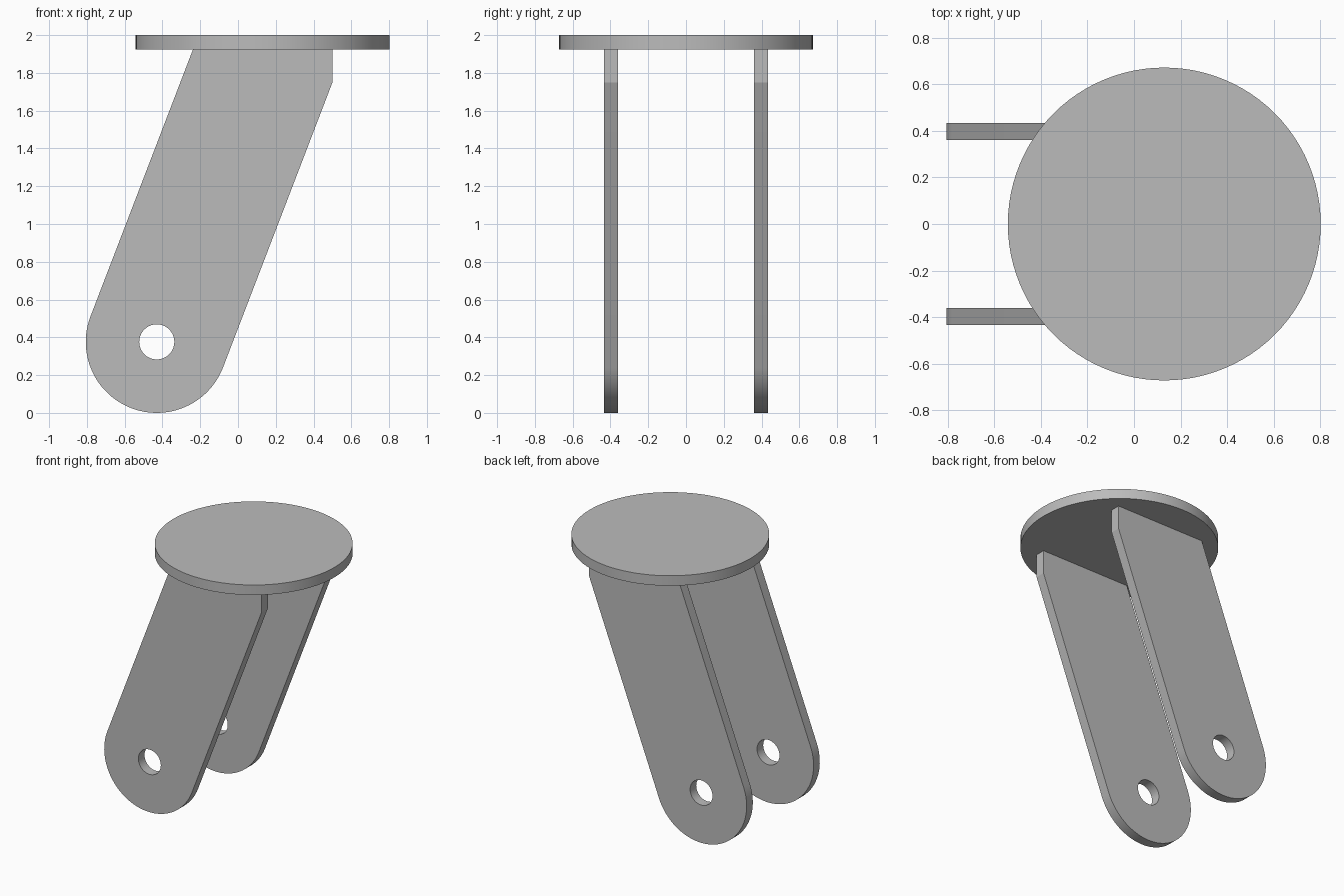
import bpy, bmesh
from math import sin, cos, pi, radians

cube = bpy.data.objects.get("Cube")
if cube:
    bpy.data.objects.remove(cube, do_unlink=True)

# Single plain grey
GREY = (0.5, 0.5, 0.5, 1)
grey = bpy.data.materials.new("plain grey")
grey.use_nodes = True
grey.diffuse_color = GREY
grey.node_tree.nodes["Principled BSDF"].inputs["Base Color"].default_value = GREY

TOP, DISC_BASE = 2.0, 1.925
AXLE_X, AXLE_Z, ROUND_R, HOLE_R = -0.43, 0.376, 0.376, 0.093
LEAN = radians(21)
FRONT_EDGE = 0.5
PLATE_Y, PLATE_T = 0.36, 0.073


def finish(obj):
    obj.data.materials.append(grey)
    bpy.ops.object.select_all(action='DESELECT')
    obj.select_set(True)
    bpy.context.view_layer.objects.active = obj
    bpy.ops.object.shade_smooth_by_angle(angle=radians(15))


def arc(radius, start, end, steps):
    return [(AXLE_X + radius * cos(start + (end - start) * i / steps),
             AXLE_Z + radius * sin(start + (end - start) * i / steps))
            for i in range(steps + 1)]


def fork_plate(name, y):
    # Rounded lower end, leaning sides and a clipped upper corner
    outline = arc(ROUND_R, pi - LEAN, 2 * pi - LEAN, 48)
    lx, lz = outline[0]
    rx, rz = outline[-1]
    slope = sin(LEAN) / cos(LEAN)
    outline += [(FRONT_EDGE, rz + (FRONT_EDGE - rx) / slope),
                (FRONT_EDGE, DISC_BASE),
                (lx + (DISC_BASE - lz) * slope, DISC_BASE)]
    hole = arc(HOLE_R, 0, 2 * pi, 40)[:-1]

    bm = bmesh.new()
    edges = []
    for loop in (outline, hole):
        verts = [bm.verts.new((x, y, z)) for x, z in loop]
        edges += [bm.edges.new((a, b)) for a, b in zip(verts, verts[1:] + verts[:1])]
    bmesh.ops.triangle_fill(bm, edges=edges, use_beauty=True, normal=(0, -1, 0))
    solid = bmesh.ops.extrude_face_region(bm, geom=bm.faces[:])
    moved = [v for v in solid["geom"] if isinstance(v, bmesh.types.BMVert)]
    bmesh.ops.translate(bm, verts=moved, vec=(0, PLATE_T, 0))
    bmesh.ops.recalc_face_normals(bm, faces=bm.faces[:])
    mesh = bpy.data.meshes.new(name)
    bm.to_mesh(mesh)
    bm.free()
    obj = bpy.data.objects.new(name, mesh)
    bpy.context.collection.objects.link(obj)
    finish(obj)


# Pair of fork plates
fork_plate("front_fork_plate", -PLATE_Y - PLATE_T)
fork_plate("back_fork_plate", PLATE_Y)

# Round mounting disc
bpy.ops.mesh.primitive_cylinder_add(vertices=96, radius=0.672, depth=TOP - DISC_BASE,
                                    location=(0.13, 0, (TOP + DISC_BASE) / 2))
disc = bpy.context.object
disc.name = "mounting_disc"
finish(disc)
